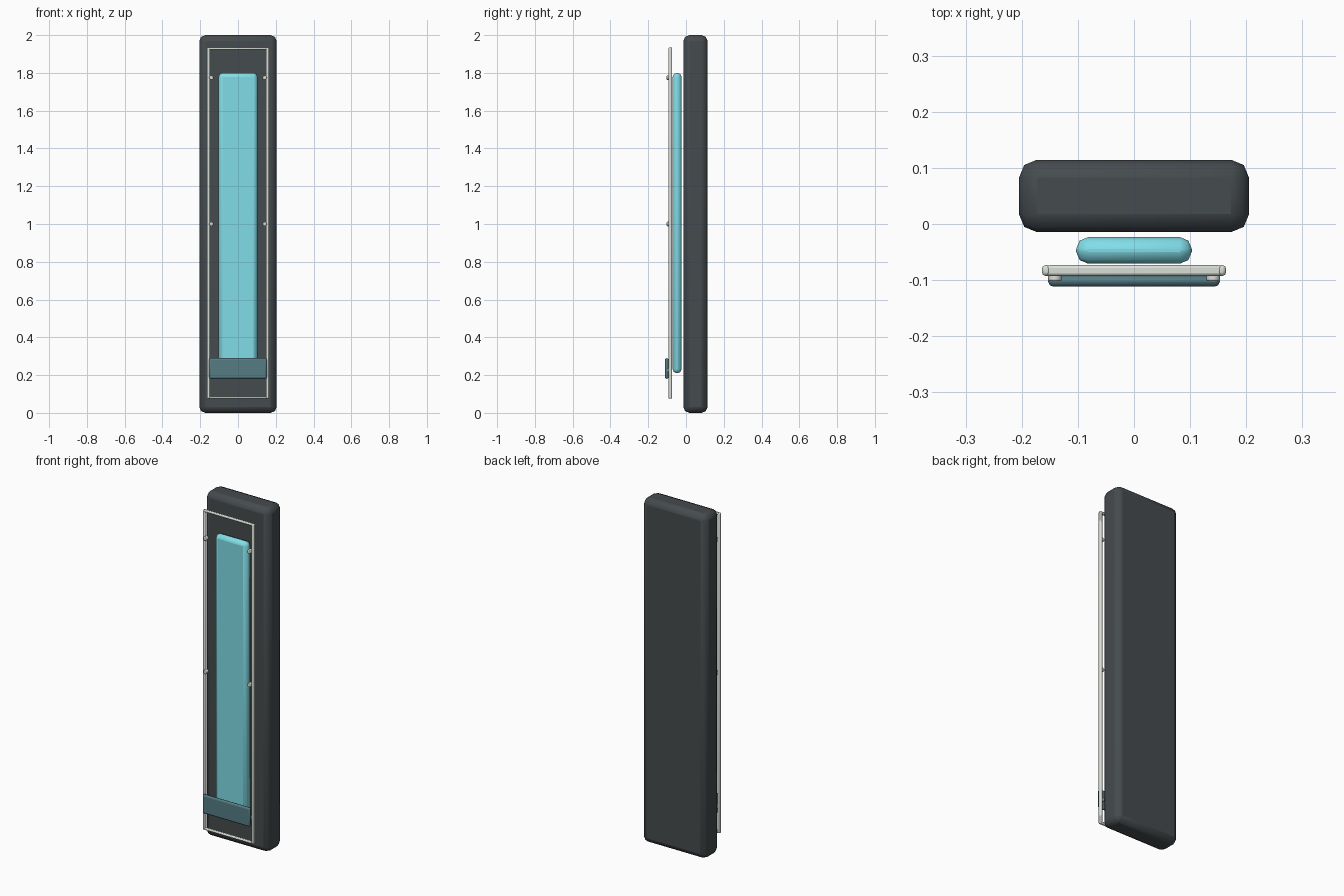
import bpy
import math

cube = bpy.data.objects.get("Cube")
if cube:
    bpy.data.objects.remove(cube, do_unlink=True)


def material(name, colour):
    mat = bpy.data.materials.new(name)
    mat.use_nodes = True
    mat.diffuse_color = (*colour, 1)
    bsdf = mat.node_tree.nodes["Principled BSDF"]
    bsdf.inputs["Base Color"].default_value = (*colour, 1)
    bsdf.inputs["Roughness"].default_value = 0.5
    return mat


charcoal = material("charcoal", (0.06, 0.07, 0.075))
cyan = material("cyan", (0.22, 0.72, 0.80))
teal = material("teal", (0.09, 0.20, 0.23))
pale_metal = material("pale_metal", (0.70, 0.74, 0.68))


def finish(obj, name, mat, bevel, segments=2):
    obj.name = name
    obj.data.materials.append(mat)
    mod = obj.modifiers.new("Bevel", "BEVEL")
    mod.width = bevel
    mod.segments = segments
    mod.limit_method = 'ANGLE'
    mod.angle_limit = math.radians(50)
    bpy.ops.object.shade_smooth_by_angle(angle=math.radians(40))
    return obj


def box(name, centre, size, mat, bevel):
    bpy.ops.mesh.primitive_cube_add(size=1, location=centre)
    obj = bpy.context.object
    obj.scale = size
    bpy.ops.object.transform_apply(location=False, rotation=False, scale=True)
    return finish(obj, name, mat, bevel)


# Main slab and raised light panel
box("body", (0, 0.05, 1), (0.41, 0.129, 2), charcoal, 0.032)
box("light_panel", (0, -0.047, 1.005), (0.206, 0.047, 1.59), cyan, 0.021)

# Thin rectangular frame in front of the panel
for side, label in ((1, "left"), (-1, "right")):
    box("frame_rail_" + label, (side * 0.156, -0.083, 1.005),
        (0.016, 0.019, 1.86), pale_metal, 0.006)
for z, label in ((1.929, "top"), (0.081, "bottom")):
    box("frame_rail_" + label, (0, -0.083, z),
        (0.312, 0.019, 0.012), pale_metal, 0.005)

# Band across the lower end
box("lower_band", (0, -0.102, 0.235), (0.306, 0.019, 0.11), teal, 0.009)

# Small fasteners along both rails
for side, label in ((1, "left"), (-1, "right")):
    for z, level in ((0.225, "lower"), (1.0, "middle"), (1.775, "upper")):
        bpy.ops.mesh.primitive_cylinder_add(
            vertices=12, radius=0.012, depth=0.02,
            location=(side * 0.141, -0.092, z), rotation=(math.pi / 2, 0, 0))
        finish(bpy.context.object, f"fastener_{level}_{label}", pale_metal, 0.003)
